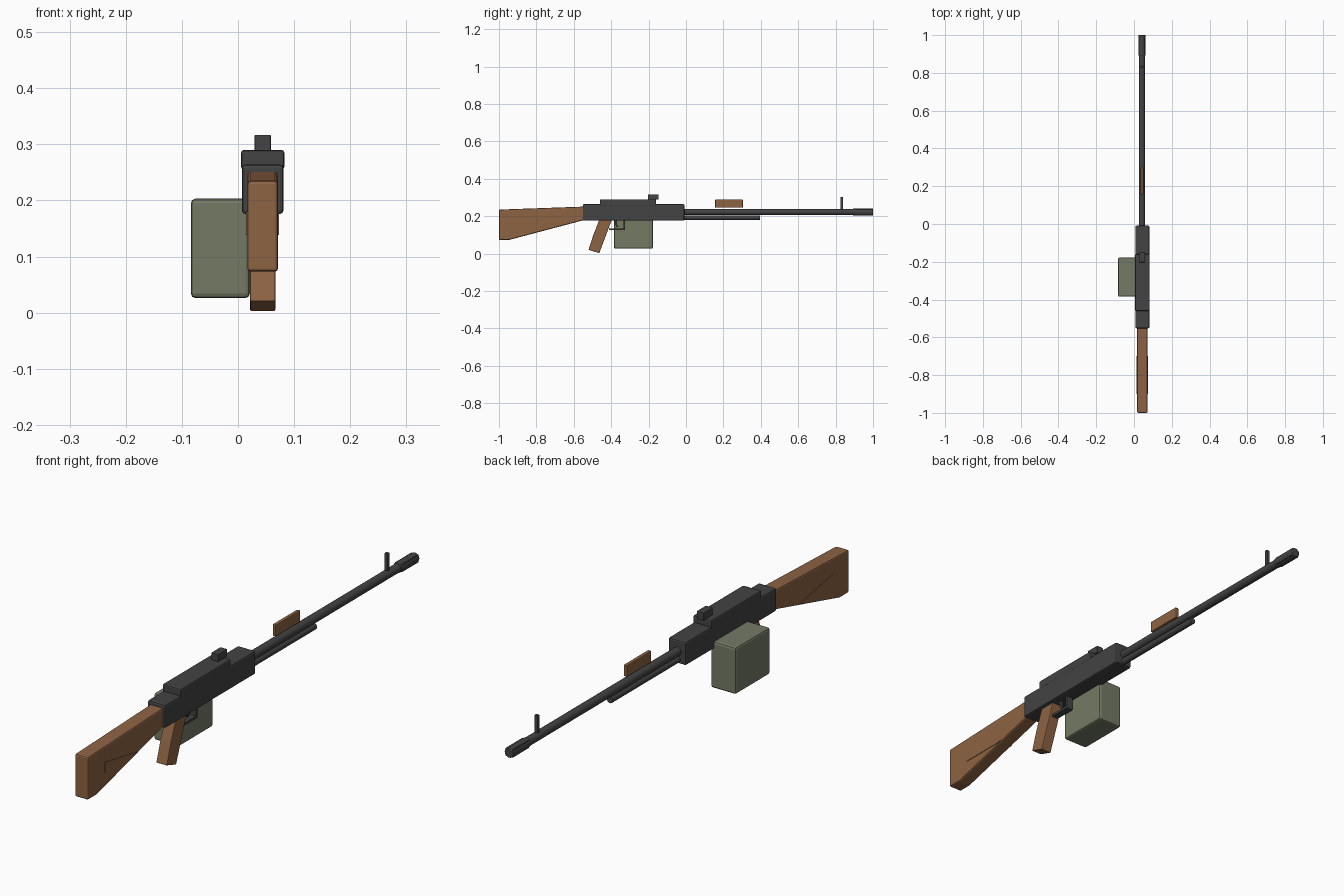
import bpy, bmesh, math
from mathutils import Matrix, Vector

if "Cube" in bpy.data.objects:
    bpy.data.objects.remove(bpy.data.objects["Cube"])

CX = 0.044  # centre plane of the gun


def material(name, rgb):
    m = bpy.data.materials.new(name)
    m.diffuse_color = (*rgb, 1)
    m.use_nodes = True
    m.node_tree.nodes["Principled BSDF"].inputs["Base Color"].default_value = m.diffuse_color
    return m


STEEL = material("dark steel", (0.056, 0.056, 0.057))
WOOD = material("brown wood", (0.27, 0.125, 0.057))
OLIVE = material("olive green", (0.175, 0.195, 0.13))


def finish(name, bm, mat, bevel=0.0, segments=2):
    bmesh.ops.recalc_face_normals(bm, faces=bm.faces)
    me = bpy.data.meshes.new(name)
    bm.to_mesh(me)
    bm.free()
    me.materials.append(mat)
    ob = bpy.data.objects.new(name, me)
    bpy.context.collection.objects.link(ob)
    if bevel:
        mod = ob.modifiers.new("bevel", 'BEVEL')
        mod.width = bevel
        mod.segments = segments
        mod.limit_method = 'ANGLE'
        mod.angle_limit = math.radians(30)
    return ob


def box(name, x, y, z, mat, bevel=0.0):
    """Box from (min, max) pairs."""
    bm = bmesh.new()
    bmesh.ops.create_cube(bm, size=1)
    for v in bm.verts:
        v.co = Vector([(r[0] + r[1]) / 2 + c * (r[1] - r[0]) for c, r in zip(v.co, (x, y, z))])
    return finish(name, bm, mat, bevel)


def profile(name, pts, x0, x1, mat, bevel=0.0):
    """Side outline (y, z) extruded across x."""
    bm = bmesh.new()
    f = bm.faces.new([bm.verts.new((x0, y, z)) for y, z in pts])
    ext = bmesh.ops.extrude_face_region(bm, geom=[f])
    for v in ext["geom"]:
        if isinstance(v, bmesh.types.BMVert):
            v.co.x = x1
    return finish(name, bm, mat, bevel)


def tube(name, r, y0, y1, z, mat, sides=20, bevel=0.0):
    """Cylinder along y."""
    bm = bmesh.new()
    mtx = Matrix.Translation((CX - 0.002, (y0 + y1) / 2, z)) @ Matrix.Rotation(math.pi / 2, 4, 'X')
    bmesh.ops.create_cone(bm, cap_ends=True, segments=sides, radius1=r, radius2=r,
                          depth=y1 - y0, matrix=mtx)
    ob = finish(name, bm, mat, bevel)
    bpy.ops.object.select_all(action='DESELECT')
    ob.select_set(True)
    bpy.context.view_layer.objects.active = ob
    bpy.ops.object.shade_smooth_by_angle()
    return ob


def mid(w):
    return (CX - w / 2, CX + w / 2)


# receiver, top cover and rear sight
box("receiver", mid(0.074), (-0.552, -0.009), (0.176, 0.264), STEEL, 0.006)
box("top_cover", mid(0.077), (-0.46, -0.16), (0.255, 0.29), STEEL, 0.005)
box("rear_sight", mid(0.029), (-0.203, -0.147), (0.288, 0.317), STEEL, 0.002)

# stock with thin side panels
profile("stock", [(-1.0, 0.235), (-0.545, 0.251), (-0.545, 0.179), (-0.945, 0.073), (-1.0, 0.073)],
        0.0165, 0.0715, WOOD, 0.006)
for side, x in (("left", 0.0145), ("right", 0.0705)):
    profile("stock_panel_" + side, [(-0.9, 0.18), (-0.7, 0.143), (-0.72, 0.138), (-0.9, 0.138)],
            x, x + 0.003, WOOD)

# pistol grip
profile("pistol_grip", [(-0.462, 0.185), (-0.395, 0.185), (-0.464, 0.002), (-0.521, 0.02),
                        (-0.496, 0.098)], 0.0215, 0.0665, WOOD, 0.003)

# trigger and guard
box("trigger_guard_bottom", mid(0.028), (-0.412, -0.325), (0.125, 0.134), STEEL)
box("trigger_guard_front", mid(0.028), (-0.334, -0.325), (0.125, 0.18), STEEL)
profile("trigger", [(-0.382, 0.18), (-0.368, 0.18), (-0.37, 0.158), (-0.362, 0.143),
                    (-0.37, 0.141), (-0.38, 0.157)], CX - 0.005, CX + 0.005, STEEL)

# ammunition box on the left side
box("ammo_box", (-0.084, 0.021), (-0.385, -0.177), (0.026, 0.203), OLIVE, 0.008)

# barrel, gas tube and slotted muzzle
tube("barrel", 0.0165, -0.02, 0.95, 0.222, STEEL)
tube("gas_tube", 0.0125, -0.02, 0.395, 0.192, STEEL, 16)
tube("flash_hider", 0.0185, 0.892, 1.0, 0.222, STEEL, 16, 0.002)
for i in range(4):
    a = math.pi / 4 + i * math.pi / 2
    x, z = CX - 0.002 + 0.0165 * math.cos(a), 0.222 + 0.0165 * math.sin(a)
    box(f"flash_hider_rib_{i + 1}", (x - 0.003, x + 0.003), (0.9, 0.998), (z - 0.003, z + 0.003), STEEL)

# front sight post
box("front_sight", (CX - 0.009, CX + 0.005), (0.826, 0.839), (0.23, 0.303), STEEL, 0.002)

# thin carrying handle above the barrel
box("carry_handle", (CX - 0.009, CX + 0.005), (0.156, 0.304), (0.245, 0.289), WOOD, 0.003)
